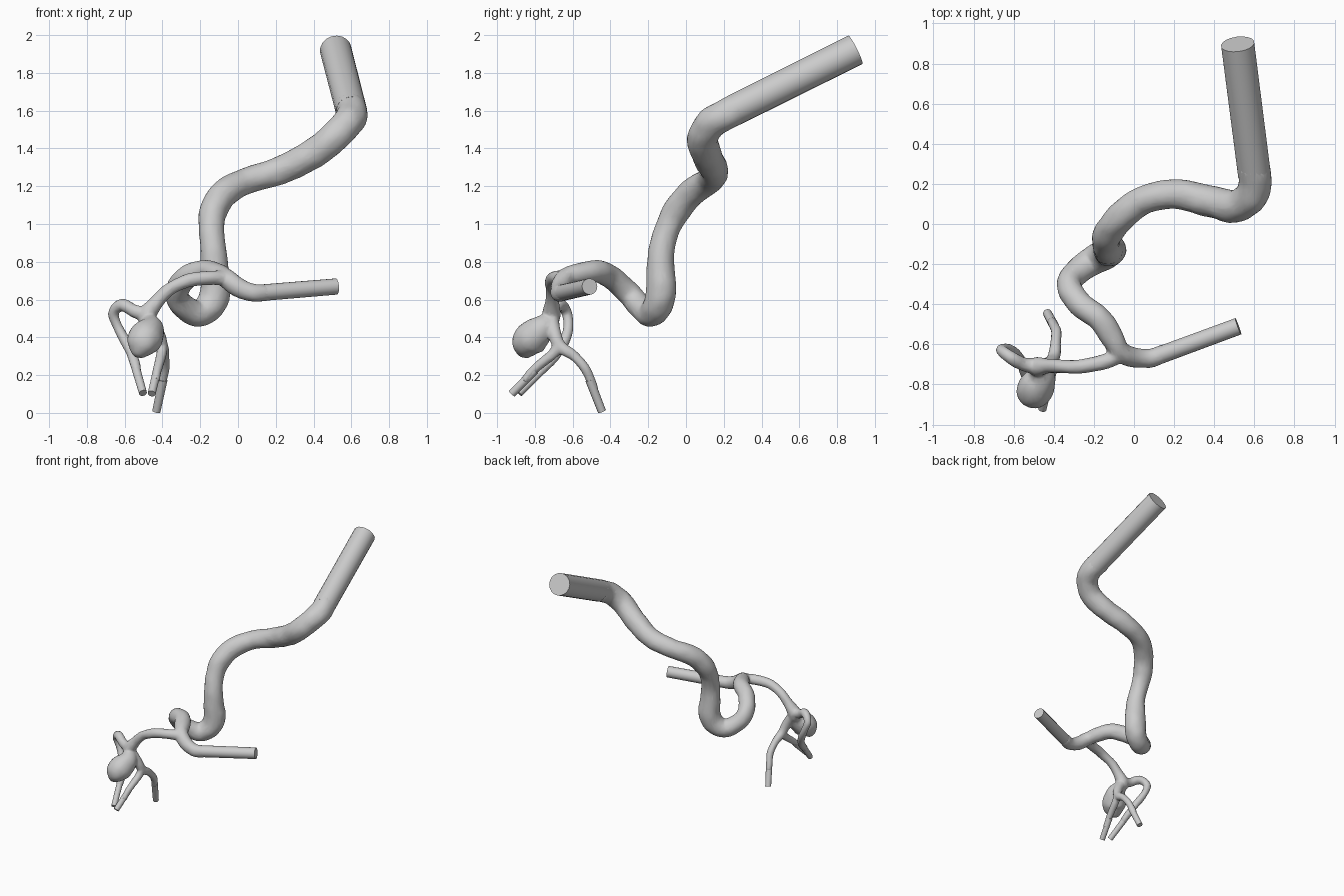
import bpy, bmesh, math
from mathutils import Vector, noise

if "Cube" in bpy.data.objects:
    bpy.data.objects.remove(bpy.data.objects["Cube"])


def spline(pts, steps):
    """Catmull-Rom through (x, y, z, radius) points."""
    p = [Vector(q) for q in pts]
    p = [2 * p[0] - p[1]] + p + [2 * p[-1] - p[-2]]
    out = []
    for i in range(1, len(p) - 2):
        a, b, c, d = p[i - 1:i + 3]
        for k in range(steps):
            t = k / steps
            out.append(0.5 * (2 * b + (c - a) * t + (2 * a - 5 * b + 4 * c - d) * t * t
                              + (3 * b - a - 3 * c + d) * t ** 3))
    out.append(p[-2])
    return out


def add_tube(bm, pts, sides=20, steps=6):
    """Sweep a capped round section along the path."""
    path = spline(pts, steps) if steps > 1 else [Vector(q) for q in pts]
    pos = [q.to_3d() for q in path]
    rings, u = [], None
    for i, c in enumerate(pos):
        t = (pos[min(i + 1, len(pos) - 1)] - pos[max(i - 1, 0)]).normalized()
        u = t.orthogonal() if u is None else u - t * u.dot(t)
        u.normalize()
        v = t.cross(u)
        r = path[i][3]
        rings.append([bm.verts.new(c + r * (math.cos(a) * u + math.sin(a) * v))
                      for a in (2 * math.pi * k / sides for k in range(sides))])
    for r0, r1 in zip(rings, rings[1:]):
        for k in range(sides):
            j = (k + 1) % sides
            bm.faces.new((r0[k], r0[j], r1[j], r1[k]))
    bm.faces.new(rings[0][::-1])
    bm.faces.new(rings[-1])


def make_object(name, bm):
    bmesh.ops.recalc_face_normals(bm, faces=bm.faces)
    me = bpy.data.meshes.new(name)
    bm.to_mesh(me)
    bm.free()
    ob = bpy.data.objects.new(name, me)
    bpy.context.collection.objects.link(ob)
    return ob


def shade(ob, angle):
    bpy.ops.object.select_all(action='DESELECT')
    ob.select_set(True)
    bpy.context.view_layer.objects.active = ob
    bpy.ops.object.shade_smooth_by_angle(angle=math.radians(angle))


# Path points: x, y, z, radius
trunk = [(.59, .30, 1.625, .082), (.605, .21, 1.58, .083), (.575, .13, 1.53, .082),
         (.50, .087, 1.45, .081), (.37, .115, 1.355, .079), (.20, .15, 1.275, .074),
         (.04, .115, 1.225, .071), (-.07, .03, 1.165, .074), (-.13, -.05, 1.07, .073),
         (-.14, -.10, .97, .067), (-.13, -.13, .86, .069), (-.125, -.135, .75, .076),
         (-.12, -.13, .655, .081), (-.145, -.15, .57, .079), (-.215, -.19, .525, .071),
         (-.295, -.25, .57, .065), (-.325, -.31, .64, .062), (-.27, -.40, .72, .062),
         (-.17, -.475, .75, .06), (-.105, -.575, .735, .056), (-.07, -.65, .715, .05)]
right_branch = [(-.10, -.59, .73, .05), (-.06, -.64, .71, .052), (0, -.665, .665, .05),
                (.08, -.67, .635, .047), (.16, -.64, .637, .044)]
left_branch = [(-.06, -.64, .715, .045), (-.14, -.685, .715, .038), (-.265, -.71, .70, .036),
               (-.36, -.71, .655, .034), (-.43, -.71, .59, .037), (-.48, -.712, .52, .048),
               (-.48, -.715, .47, .04)]
loop_branch = [(-.48, -.71, .52, .04), (-.55, -.70, .54, .035), (-.615, -.665, .57, .032),
               (-.66, -.63, .525, .029), (-.625, -.625, .43, .027), (-.565, -.68, .32, .028),
               (-.535, -.77, .22, .024)]
lower_branch = [(-.475, -.715, .50, .042), (-.43, -.70, .43, .036), (-.40, -.665, .35, .032),
                (-.39, -.59, .30, .027), (-.39, -.53, .23, .025), (-.41, -.485, .12, .024)]
fork_branch = [(-.40, -.67, .36, .03), (-.405, -.71, .305, .028), (-.425, -.80, .235, .025),
               (-.437, -.855, .17, .023)]
sac = [(-.475, -.715, .50, .04), (-.465, -.76, .45, .072), (-.485, -.81, .405, .09),
       (-.505, -.84, .365, .085), (-.52, -.853, .32, .055), (-.525, -.857, .295, .025)]

# Organic vessel tree, fused into one skin
bm = bmesh.new()
for pts in (trunk, right_branch, left_branch, loop_branch, lower_branch, fork_branch, sac):
    add_tube(bm, pts)
vessel = make_object("vessel_tree", bm)
m = vessel.modifiers.new("fuse", 'REMESH')
m.mode, m.voxel_size = 'VOXEL', .008
m = vessel.modifiers.new("soften", 'SMOOTH')
m.factor, m.iterations = .5, 4
m = vessel.modifiers.new("thin", 'DECIMATE')
m.ratio = .14
dg = bpy.context.evaluated_depsgraph_get()
baked = bpy.data.meshes.new_from_object(vessel.evaluated_get(dg))
vessel.modifiers.clear()
vessel.data = baked
# Slight natural bumps
for v in baked.vertices:
    v.co += v.normal * .004 * noise.noise(v.co * 14)
shade(vessel, 40)

# Straight clean-cut ends
ends = {
    "inlet_tube": ((.60, .25, 1.60, .083), (.517, .897, 1.922, .084)),
    "right_outlet_tube": ((.10, -.665, .634, .044), (.52, -.51, .669, .043)),
    "loop_outlet_tube": ((-.542, -.75, .24, .023), (-.503, -.885, .105, .021)),
    "lower_outlet_tube": ((-.397, -.51, .175, .024), (-.432, -.445, .008, .022)),
    "fork_outlet_tube": ((-.428, -.80, .225, .023), (-.457, -.922, .102, .021)),
}
for name, pts in ends.items():
    bm = bmesh.new()
    add_tube(bm, pts, sides=18, steps=1)
    shade(make_object(name, bm), 30)
